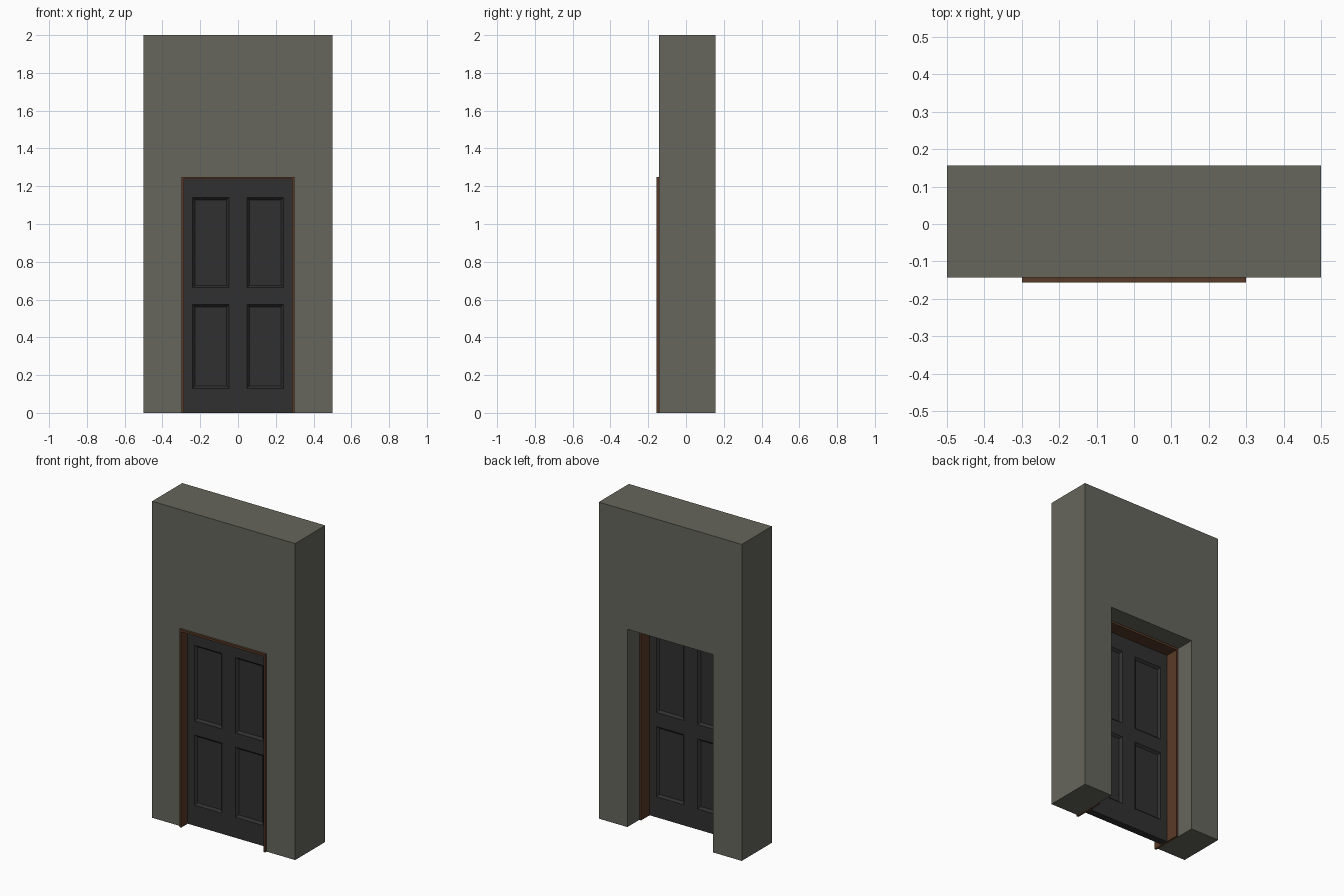
import bpy, bmesh
from mathutils import Vector

if "Cube" in bpy.data.objects:
    bpy.data.objects.remove(bpy.data.objects["Cube"])


def material(name, rgb):
    m = bpy.data.materials.new(name)
    m.diffuse_color = (*rgb, 1)
    m.use_nodes = True
    m.node_tree.nodes["Principled BSDF"].inputs["Base Color"].default_value = m.diffuse_color
    return m


def add_object(name, bm, mat):
    bmesh.ops.recalc_face_normals(bm, faces=bm.faces)
    me = bpy.data.meshes.new(name)
    bm.to_mesh(me)
    bm.free()
    me.materials.append(mat)
    ob = bpy.data.objects.new(name, me)
    bpy.context.collection.objects.link(ob)
    return ob


def arch(name, outer, top, inner, head, y0, y1, mat):
    """Square arch: upside-down U outline in xz, extruded from y0 to y1."""
    half = [(inner, head), (inner, 0), (outer, 0), (outer, top)]
    outline = half + [(-x, z) for x, z in reversed(half)]
    bm = bmesh.new()
    face = bm.faces.new([bm.verts.new((x, y0, z)) for x, z in outline])
    ext = bmesh.ops.extrude_face_region(bm, geom=[face])
    bmesh.ops.translate(bm, vec=(0, y1 - y0, 0),
                        verts=[v for v in ext["geom"] if isinstance(v, bmesh.types.BMVert)])
    return add_object(name, bm, mat)


stone = material("stone", (0.133, 0.133, 0.108))
wood = material("wood", (0.100, 0.042, 0.020))
dark = material("dark_paint", (0.030, 0.030, 0.030))

# Wall with a doorway, and the thin frame lining it
arch("wall", 0.5, 2.0, 0.3, 1.25, -0.143, 0.157, stone)
arch("door_frame", 0.3, 1.25, 0.287, 1.237, -0.157, 0.038, wood)

# Door slab with four recessed panels on both sides
W, H, Y0, Y1 = 0.287, 1.237, -0.092, -0.047
X_CUTS = (-0.24, -0.048, 0.048, 0.24)
Z_CUTS = (0.13, 0.573, 0.663, 1.14)
BEVEL, RECESS = 0.018, 0.014

bm = bmesh.new()
bmesh.ops.create_cube(bm, size=1)
for v in bm.verts:
    v.co = Vector((v.co.x * 2 * W, Y0 if v.co.y < 0 else Y1, (v.co.z + 0.5) * H))
for axis, cuts in (((1, 0, 0), X_CUTS), ((0, 0, 1), Z_CUTS)):
    for c in cuts:
        bmesh.ops.bisect_plane(bm, geom=bm.verts[:] + bm.edges[:] + bm.faces[:],
                               plane_co=Vector(axis) * c, plane_no=axis)


def is_panel(face):
    c = face.calc_center_median()
    return (abs(face.normal.y) > 0.9 and 0.048 < abs(c.x) < 0.24
            and (0.13 < c.z < 0.573 or 0.663 < c.z < 1.14))


bm.normal_update()
panels = [f for f in bm.faces if is_panel(f)]
bmesh.ops.inset_individual(bm, faces=panels, thickness=BEVEL, depth=0)
for f in panels:
    inward = RECESS if f.calc_center_median().y < (Y0 + Y1) / 2 else -RECESS
    bmesh.ops.translate(bm, vec=(0, inward, 0), verts=f.verts[:])
add_object("door", bm, dark)
